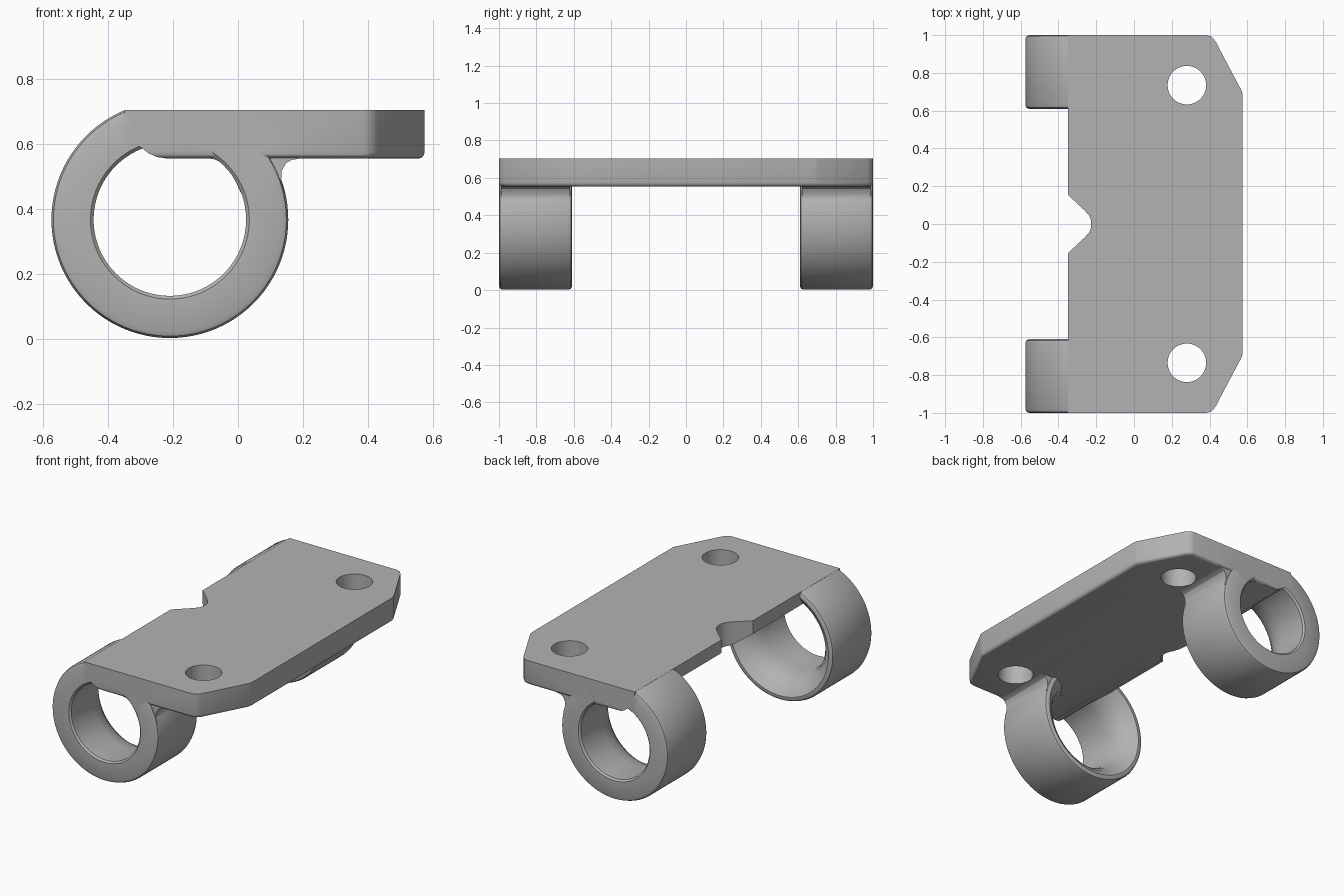
import bpy, bmesh, math
from mathutils import Vector

cube = bpy.data.objects.get("Cube")
if cube:
    bpy.data.objects.remove(cube, do_unlink=True)

grey = bpy.data.materials.new("plain grey")
grey.use_nodes = True
colour = (0.45, 0.45, 0.45, 1)
grey.diffuse_color = colour
grey.node_tree.nodes["Principled BSDF"].inputs["Base Color"].default_value = colour

TOP, BOTTOM = 0.705, 0.555
AXIS_X, AXIS_Z = -0.21, 0.367


def finish(bm, name):
    bmesh.ops.recalc_face_normals(bm, faces=bm.faces)
    mesh = bpy.data.meshes.new(name)
    bm.to_mesh(mesh)
    bm.free()
    mesh.materials.append(grey)
    obj = bpy.data.objects.new(name, mesh)
    bpy.context.collection.objects.link(obj)
    return obj


def prism(name, outline, start, end, along="z", bevel=0):
    """Extrude a closed outline along z, or an x-z outline along y."""
    bm = bmesh.new()
    if along == "z":
        points = [(a, b, start) for a, b in outline]
        step = Vector((0, 0, end - start))
    else:
        points = [(a, start, b) for a, b in outline]
        step = Vector((0, end - start, 0))
    base = bm.faces.new([bm.verts.new(p) for p in points])
    rim = list(base.edges)
    made = bmesh.ops.extrude_face_region(bm, geom=[base], use_keep_orig=True)
    bmesh.ops.translate(bm, vec=step,
                        verts=[v for v in made["geom"] if isinstance(v, bmesh.types.BMVert)])
    bmesh.ops.recalc_face_normals(bm, faces=bm.faces)
    if bevel:
        bmesh.ops.bevel(bm, geom=rim, offset=bevel, segments=3, profile=0.5, affect="EDGES")
    return finish(bm, name)


def circle(x, y, r, n=48):
    return [(x + r * math.cos(2 * math.pi * i / n), y + r * math.sin(2 * math.pi * i / n))
            for i in range(n)]


def combine(target, tool, operation):
    mod = target.modifiers.new(operation, "BOOLEAN")
    mod.operation, mod.solver, mod.object = operation, "EXACT", tool
    bpy.context.view_layer.objects.active = target
    bpy.ops.object.modifier_apply(modifier=mod.name)
    bpy.data.objects.remove(tool, do_unlink=True)


def ring(name, side):
    """Lathe a ring: straight bore outside, flared bore on the inner face."""
    profile = [(0.245, 1), (0.345, 1), (0.359, 0.994), (0.365, 0.98),
               (0.365, 0.63), (0.36, 0.616), (0.348, 0.61), (0.335, 0.61),
               (0.295, 0.64), (0.265, 0.68), (0.245, 0.73), (0.235, 0.79), (0.235, 0.99)]
    bm = bmesh.new()
    verts = [bm.verts.new((AXIS_X + r, side * y, AXIS_Z)) for r, y in profile]
    edges = [bm.edges.new((verts[i - 1], verts[i])) for i in range(len(verts))]
    bmesh.ops.spin(bm, geom=verts + edges, cent=(AXIS_X, 0, AXIS_Z), axis=(0, 1, 0),
                   angle=2 * math.pi, steps=96, use_merge=True)
    bmesh.ops.remove_doubles(bm, verts=bm.verts, dist=0.0005)
    return finish(bm, name)


# plate with clipped corners and a rounded notch
half = [(-0.35, 1), (0.385, 1), (0.41, 0.992), (0.43, 0.97), (0.57, 0.705), (0.575, 0.685)]
notch = [(-0.35, 0.155), (-0.26, 0.07), (-0.238, 0.045), (-0.227, 0.018)]
outline = half + [(x, -y) for x, y in reversed(half)]
plate = prism("mounting_bracket", outline, BOTTOM, TOP, bevel=0.02)
combine(plate, prism("notch_cutter", [(-0.5, 0.155)] + notch
                     + [(x, -y) for x, y in reversed(notch)] + [(-0.5, -0.155)],
                     0.4, 0.9), "DIFFERENCE")

# curved underside along the notched edge
underside = [(-0.5, 0.63), (-0.36, 0.63), (-0.3, 0.59), (-0.275, 0.571),
             (-0.25, 0.56), (-0.21, 0.554), (-0.21, 0.4), (-0.5, 0.4)]
combine(plate, prism("underside_cutter", underside, -1.2, 1.2, "y"), "DIFFERENCE")

# rings with blended necks, trimmed flush with the plate top
outer_fillet = [(0.1, 0.62), (0.1, 0.44), (0.144, 0.45), (0.133, 0.485), (0.134, 0.515),
                (0.147, 0.54), (0.165, 0.551), (0.19, 0.5555), (0.19, 0.62)]
inner_fillet = [(-0.09, 0.62), (-0.09, 0.5555), (-0.07, 0.552), (-0.05, 0.542),
                (-0.025, 0.515), (-0.005, 0.48), (0.008, 0.45), (0.06, 0.46), (0.06, 0.62)]
for side, label in ((-1, "front"), (1, "back")):
    loop = ring(label + "_ring", side)
    trim = [(-0.7, TOP), (0.7, TOP), (0.7, 1), (-0.7, 1)]
    combine(loop, prism("top_cutter", trim, -1.2, 1.2, "y"), "DIFFERENCE")
    combine(plate, loop, "UNION")
    combine(plate, prism("outer_neck", outer_fillet, side * 0.62, side * 0.99, "y"), "UNION")
    combine(plate, prism("inner_neck", inner_fillet, side * 0.74, side * 0.99, "y"), "UNION")

# screw holes
for side in (-1, 1):
    combine(plate, prism("hole_cutter", circle(0.28, side * 0.735, 0.102), 0.4, 0.9),
            "DIFFERENCE")

bpy.ops.object.select_all(action="DESELECT")
plate.select_set(True)
bpy.context.view_layer.objects.active = plate
bpy.ops.object.shade_smooth_by_angle(angle=math.radians(30))
